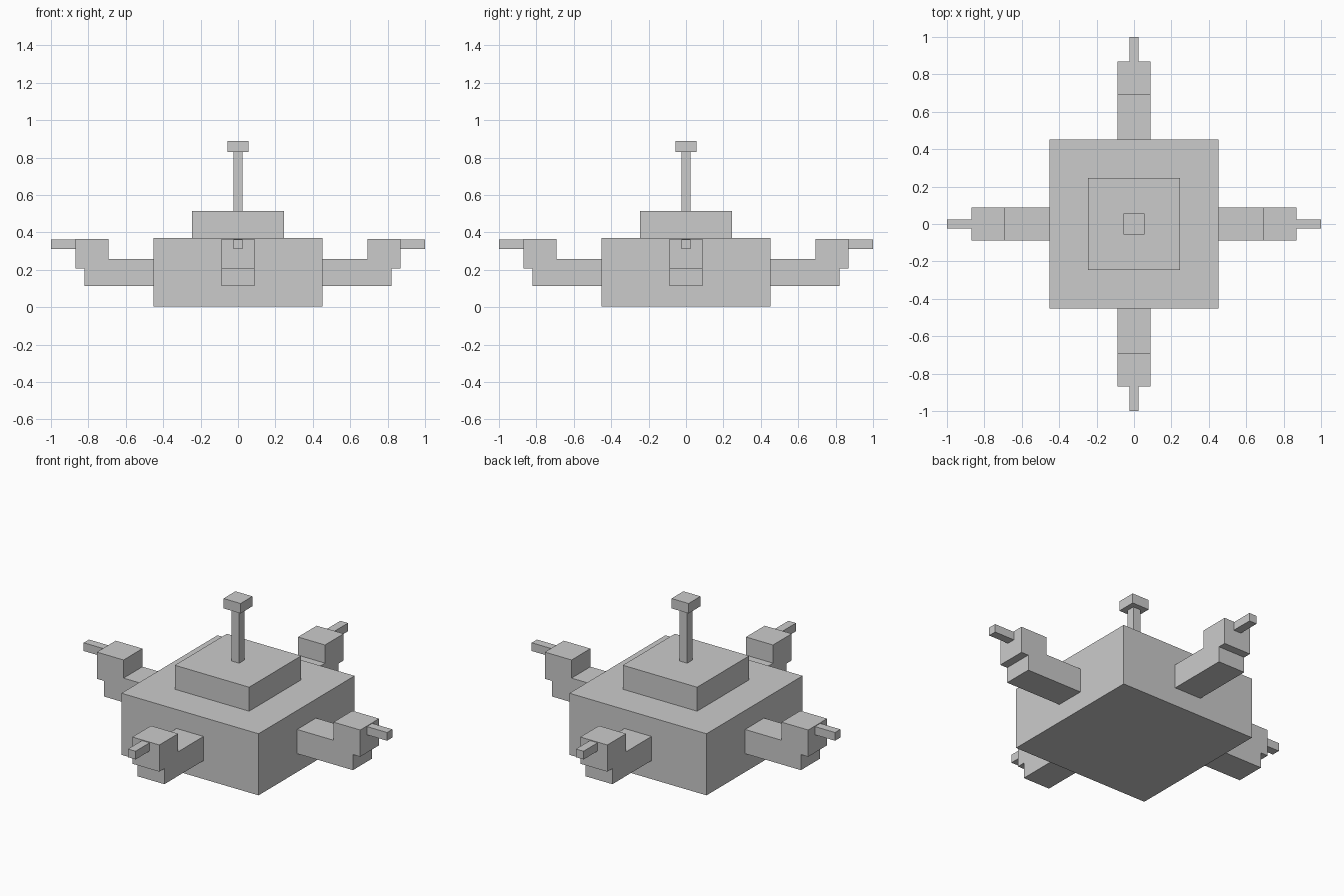
import bpy, bmesh
from math import pi
from mathutils import Matrix

if "Cube" in bpy.data.objects:
    bpy.data.objects.remove(bpy.data.objects["Cube"])


def finish(name, bm, turn=0.0):
    bmesh.ops.rotate(bm, verts=bm.verts, cent=(0, 0, 0),
                     matrix=Matrix.Rotation(turn, 3, 'Z'))
    bmesh.ops.recalc_face_normals(bm, faces=bm.faces)
    mesh = bpy.data.meshes.new(name)
    bm.to_mesh(mesh)
    bm.free()
    obj = bpy.data.objects.new(name, mesh)
    bpy.context.collection.objects.link(obj)
    return obj


def box(name, x0, x1, half_y, z0, z1, turn=0.0):
    bm = bmesh.new()
    bmesh.ops.create_cube(bm, size=1)
    bmesh.ops.scale(bm, verts=bm.verts, vec=(x1 - x0, 2 * half_y, z1 - z0))
    bmesh.ops.translate(bm, verts=bm.verts, vec=((x0 + x1) / 2, 0, (z0 + z1) / 2))
    return finish(name, bm, turn)


def extruded_profile(name, points, half_y, turn=0.0):
    bm = bmesh.new()
    face = bm.faces.new([bm.verts.new((x, -half_y, z)) for x, z in points])
    ext = bmesh.ops.extrude_face_region(bm, geom=[face], use_keep_orig=True)
    verts = [g for g in ext["geom"] if isinstance(g, bmesh.types.BMVert)]
    bmesh.ops.translate(bm, verts=verts, vec=(0, 2 * half_y, 0))
    return finish(name, bm, turn)


# Central stack: hull, raised deck, mast and its cap
for name, half, z0, z1 in (("body", 0.452, 0.003, 0.37),
                           ("upper_deck", 0.245, 0.37, 0.513),
                           ("mast", 0.025, 0.513, 0.83),
                           ("mast_cap", 0.056, 0.83, 0.889)):
    box(name, -half, half, half, z0, z1)

# Four stepped arms, each with a thin rod at the tip
ARM = [(0.452, 0.113), (0.82, 0.113), (0.82, 0.206), (0.868, 0.206),
       (0.868, 0.365), (0.692, 0.365), (0.692, 0.257), (0.452, 0.257)]
for i, side in enumerate(("right", "back", "left", "front")):
    extruded_profile(side + "_arm", ARM, 0.089, i * pi / 2)
    box(side + "_rod", 0.868, 1.0, 0.025, 0.312, 0.361, i * pi / 2)
